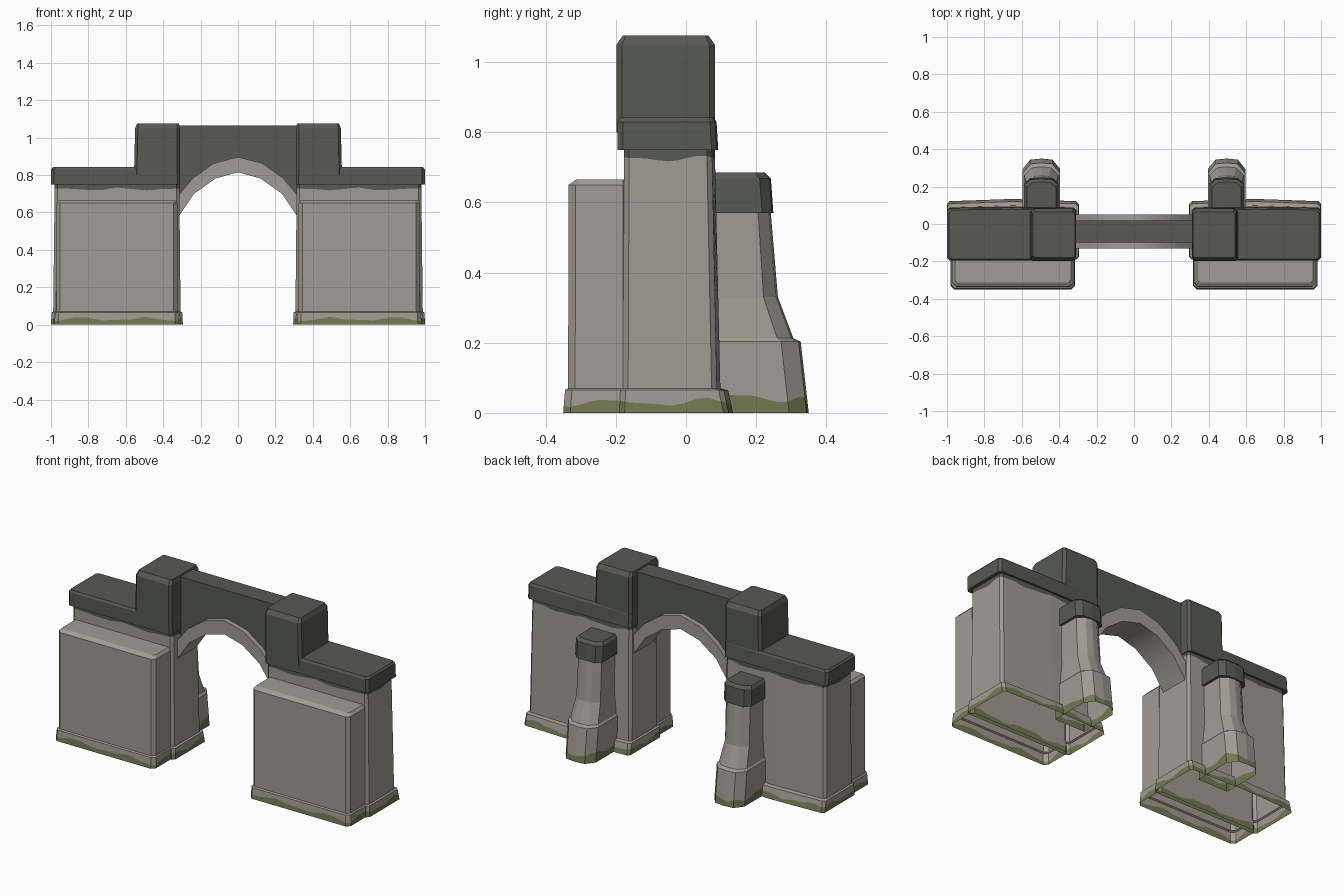
import bpy, bmesh, math
from mathutils import Vector

if "Cube" in bpy.data.objects:
    bpy.data.objects.remove(bpy.data.objects["Cube"])


def material(name, rgb):
    m = bpy.data.materials.new(name)
    m.diffuse_color = (*rgb, 1)
    m.use_nodes = True
    m.node_tree.nodes["Principled BSDF"].inputs["Base Color"].default_value = m.diffuse_color
    return m


MATS = [material("pale stone", (0.345, 0.332, 0.288)),
        material("dark stone", (0.095, 0.100, 0.083)),
        material("green moss", (0.170, 0.190, 0.085))]
STONE, DARK, MOSS = 0, 1, 2


def finish(bm, name, smooth=False):
    """Turn a right-hand half into an object mirrored across x = 0."""
    bmesh.ops.recalc_face_normals(bm, faces=bm.faces)
    me = bpy.data.meshes.new(name)
    bm.to_mesh(me)
    bm.free()
    for m in MATS:
        me.materials.append(m)
    ob = bpy.data.objects.new(name, me)
    bpy.context.collection.objects.link(ob)
    mod = ob.modifiers.new("mirror", "MIRROR")
    mod.use_clip = True
    if smooth:
        bpy.context.view_layer.objects.active = ob
        ob.select_set(True)
        bpy.ops.object.shade_smooth_by_angle(angle=math.radians(40))
        ob.select_set(False)
    return ob


def ring(x0, x1, y0, y1, z, cf=0.015, cb=0.015, bow=0.0, n=1, cx=None):
    """Rectangle with chamfered front and back corners and a bowed back."""
    cxf = cf
    cxb = cb if cx is None else cx
    xm = (x0 + x1) / 2
    pts = [(x0 + cxf, y0), (x1 - cxf, y0), (x1, y0 + cf), (x1, y1 - cb),
           (x1 - cxb, y1), (xm, y1 + bow), (x0 + cxb, y1), (x0, y1 - cb), (x0, y0 + cf)]
    out = []
    for i, a in enumerate(pts):
        b = pts[(i + 1) % len(pts)]
        for k in range(n):
            t = k / n
            out.append(Vector((a[0] + (b[0] - a[0]) * t, a[1] + (b[1] - a[1]) * t, z)))
    return out


def wavy(a, b, height, amp):
    """Uneven line on the wall between two rings."""
    out = []
    for p, q in zip(a, b):
        z = height + amp * (math.sin(19 * p.x + 23 * p.y) + 0.5 * math.sin(47 * p.x - 41 * p.y + 1))
        out.append(p.lerp(q, (z - p.z) / (q.z - p.z)))
    return out


def loft(name, rings, mats, bottom=False, top_mat=STONE):
    bm = bmesh.new()
    rows = [[bm.verts.new(p) for p in r] for r in rings]
    for lo, hi, m in zip(rows, rows[1:], mats):
        for i in range(len(lo)):
            j = (i + 1) % len(lo)
            bm.faces.new((lo[i], lo[j], hi[j], hi[i])).material_index = m
    bm.faces.new(rows[-1]).material_index = top_mat
    if bottom:
        bm.faces.new(rows[0][::-1]).material_index = top_mat
    return finish(bm, name)


def span(name, lower, upper, y0, y1, mat, smooth=False):
    """Wall strip between two x,z lines, ends left open inside the piers."""
    bm = bmesh.new()
    rows = [[bm.verts.new((x, y, z)) for x, z in line]
            for line, y in ((lower, y0), (upper, y0), (upper, y1), (lower, y1))]
    for r in range(4):
        a, b = rows[r], rows[(r + 1) % 4]
        for i in range(len(a) - 1):
            bm.faces.new((a[i], a[i + 1], b[i + 1], b[i])).material_index = mat
    return finish(bm, name, smooth)


# Main piers: mossy plinth, wall, dark stained top edge
N = 8
p0 = ring(0.295, 1.0, -0.19, 0.122, 0, bow=0.012, n=N)
p1 = ring(0.297, 0.997, -0.187, 0.108, 0.065, bow=0.012, n=N)
w0 = ring(0.307, 0.988, -0.18, 0.088, 0.07, bow=0.01, n=N)
w1 = ring(0.314, 0.980, -0.177, 0.074, 0.755, bow=0.008, n=N)
loft("pier", [p0, wavy(p0, p1, 0.03, 0.009), p1, w0, wavy(w0, w1, 0.725, 0.006), w1],
     [MOSS, STONE, STONE, STONE, DARK])

# Front slabs
s0 = ring(0.316, 0.982, -0.35, -0.165, 0, 0.02, n=N)
s1 = ring(0.318, 0.978, -0.345, -0.165, 0.065, 0.02, n=N)
loft("front_slab",
     [s0, wavy(s0, s1, 0.03, 0.009), s1,
      ring(0.324, 0.971, -0.336, -0.165, 0.07, 0.02, n=N),
      ring(0.324, 0.971, -0.335, -0.165, 0.65, 0.02, n=N),
      ring(0.338, 0.957, -0.312, -0.165, 0.666, 0.012, n=N)],
     [MOSS, STONE, STONE, STONE, STONE])

# Dark coping over each pier
loft("coping",
     [ring(0.309, 1.0, -0.195, 0.088, 0.75, bow=0.004),
      ring(0.309, 0.999, -0.195, 0.083, 0.83, bow=0.004),
      ring(0.315, 0.99, -0.187, 0.075, 0.842, bow=0.004)],
     [DARK, DARK], bottom=True, top_mat=DARK)

# Dark towers beside the arch
loft("tower",
     [ring(0.31, 0.556, -0.198, 0.082, 0.80),
      ring(0.31, 0.55, -0.198, 0.082, 1.05),
      ring(0.316, 0.54, -0.18, 0.064, 1.076, 0.01, 0.01)],
     [DARK, DARK], bottom=True, top_mat=DARK)


# Rear buttresses: rounded foot, curved shaft, dark cap
def foot(hw, ymax, z, cb=0.05, bow=0.006, cx=0.04):
    return ring(0.495 - hw, 0.495 + hw, 0.06, ymax - bow, z, 0.004, cb, bow, N, cx)


b0, b1 = foot(0.1, 0.35, 0), foot(0.1, 0.327, 0.203)
loft("buttress",
     [b0, wavy(b0, b1, 0.045, 0.011), b1, foot(0.092, 0.306, 0.213, 0.04),
      foot(0.08, 0.262, 0.33, 0.035), foot(0.077, 0.241, 0.58, 0.03)],
     [MOSS, STONE, STONE, STONE, STONE])
loft("buttress_cap",
     [foot(0.091, 0.249, 0.57, 0.028, 0.004, 0.03),
      foot(0.09, 0.242, 0.668, 0.028, 0.004, 0.03),
      foot(0.078, 0.225, 0.685, 0.025, 0.004, 0.03)],
     [DARK, DARK], bottom=True, top_mat=DARK)

# Pale arch ring and the dark wall above it
inner = [(0, 0.815), (0.12, 0.782), (0.235, 0.70), (0.32, 0.575)]
outer = [(0, 0.897), (0.13, 0.863), (0.24, 0.785), (0.32, 0.69)]
span("arch_ring", inner, outer, -0.13, 0.05, STONE, True)
span("bridge_wall", [(x, z - 0.02) for x, z in outer],
     [(x, 1.066) for x, z in outer], -0.10, 0.02, DARK)
